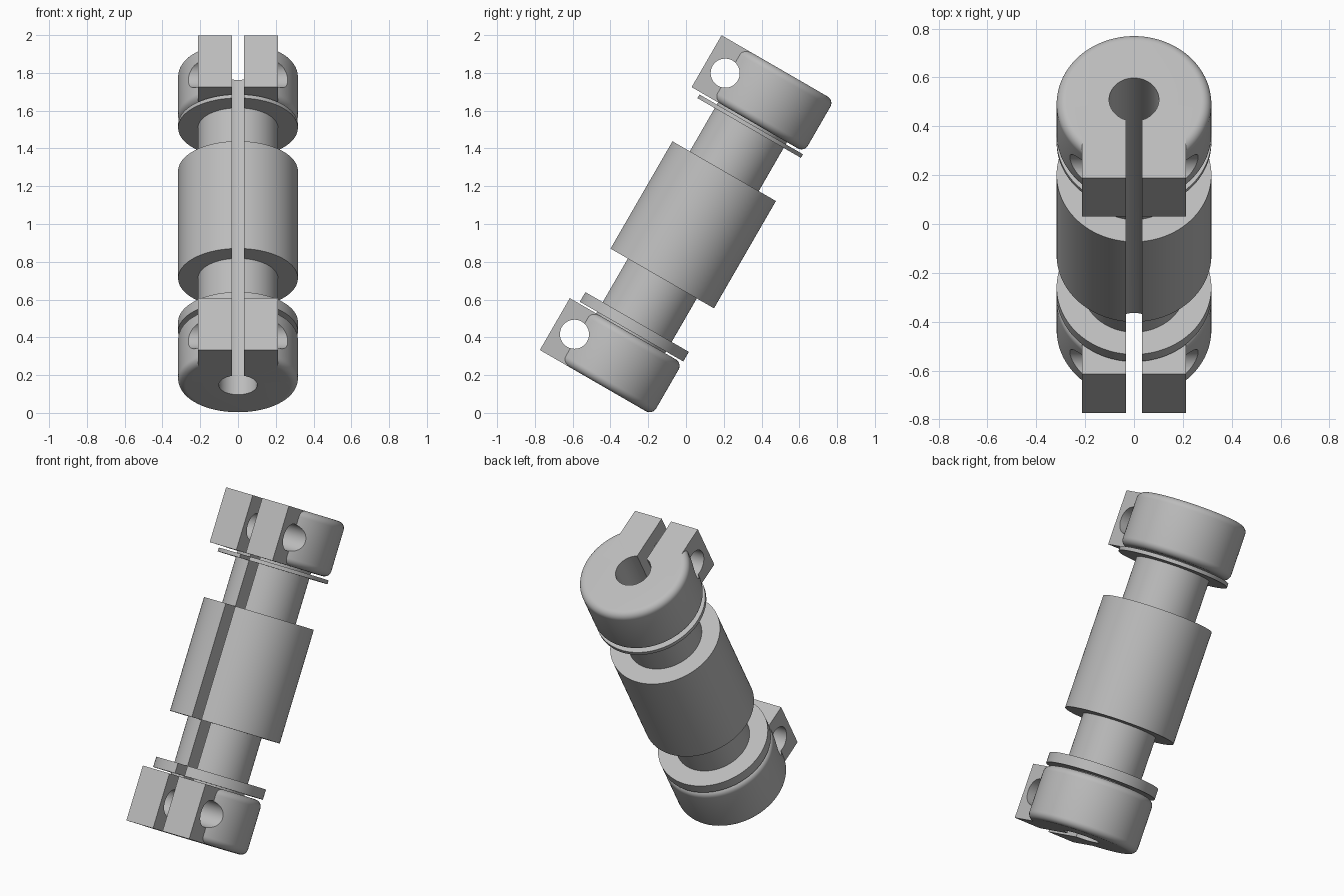
import bpy, bmesh, math
from mathutils import Matrix, Vector

if "Cube" in bpy.data.objects:
    bpy.data.objects.remove(bpy.data.objects["Cube"], do_unlink=True)

R, NECK, BORE = 0.317, 0.212, 0.102     # outer, neck and bore radii
END, INNER, FILLET = 0.962, 0.645, 0.04  # clamp head extent along the axis
AXIS_Y = 0.033
SEGMENTS = 128

grey = bpy.data.materials.new("machined grey")
grey.use_nodes = True
grey.diffuse_color = (0.5, 0.5, 0.5, 1)
grey.node_tree.nodes["Principled BSDF"].inputs["Base Color"].default_value = (0.5, 0.5, 0.5, 1)


def make_object(name, bm):
    bmesh.ops.recalc_face_normals(bm, faces=bm.faces)
    mesh = bpy.data.meshes.new(name)
    bm.to_mesh(mesh)
    bm.free()
    mesh.materials.append(grey)
    ob = bpy.data.objects.new(name, mesh)
    bpy.context.collection.objects.link(ob)
    return ob


def lathe(name, profile):
    bm = bmesh.new()
    verts = [bm.verts.new((r, AXIS_Y, s)) for r, s in profile]
    edges = [bm.edges.new(pair) for pair in zip(verts, verts[1:])]
    bmesh.ops.spin(bm, geom=verts + edges, cent=(0, AXIS_Y, 0), axis=(0, 0, 1),
                   angle=math.tau, steps=SEGMENTS)
    bmesh.ops.remove_doubles(bm, verts=bm.verts, dist=1e-5)
    return make_object(name, bm)


def box(name, low, high):
    low, high = Vector(low), Vector(high)
    bm = bmesh.new()
    bmesh.ops.create_cube(bm, size=1, matrix=Matrix.Translation((low + high) / 2)
                          @ Matrix.Diagonal((high - low).to_4d()))
    return make_object(name, bm)


def rod(name, radius, length, matrix):
    bm = bmesh.new()
    bmesh.ops.create_cone(bm, cap_ends=True, segments=64, radius1=radius,
                          radius2=radius, depth=length, matrix=matrix)
    return make_object(name, bm)


def combine(target, tool, operation):
    mod = target.modifiers.new(tool.name, 'BOOLEAN')
    mod.operation, mod.solver, mod.object = operation, 'EXACT', tool
    bpy.context.view_layer.objects.active = target
    bpy.ops.object.modifier_apply(modifier=mod.name)
    bpy.data.objects.remove(tool, do_unlink=True)


def head_profile():
    # Rounded rim running from the inner face to the end face
    pts = []
    for centre, start in ((INNER + FILLET, -90), (END - FILLET, 0)):
        for i in range(9):
            a = math.radians(start + i * 90 / 8)
            pts.append((R - FILLET + FILLET * math.cos(a), centre + FILLET * math.sin(a)))
    return pts


def step(low, high):
    # One raised collar between two neck sections
    return [(NECK, low), (R, low), (R, high), (NECK, high)]


# Turned body: two rounded heads, two flanges and the middle sleeve
head = head_profile()
profile = [(0, -END)] + [(r, -s) for r, s in reversed(head)] + [(NECK, -INNER)]
profile += step(-0.635, -0.576) + step(-0.31, 0.346) + step(0.61, 0.632)
profile += [(NECK, INNER)] + head + [(0, END)]
coupling = lathe("clamp_coupling", profile)

# Square clamp lugs on the front of each head
for low, high in ((INNER, END), (-END, -INNER)):
    combine(coupling, box("clamp_lug", (-NECK, -0.338, low), (NECK, 0, high)), 'UNION')

# Central bore, full length slot and cross screw holes
combine(coupling, rod("bore", BORE, 3, Matrix.Translation((0, AXIS_Y, 0))), 'DIFFERENCE')
combine(coupling, box("slot", (-0.032, -1, -1.5), (0.032, AXIS_Y, 1.5)), 'DIFFERENCE')
for s in (-0.798, 0.798):
    place = Matrix.Translation((0, -0.221, s)) @ Matrix.Rotation(math.pi / 2, 4, 'Y')
    combine(coupling, rod("screw_hole", 0.077, 2, place), 'DIFFERENCE')

# Lean the whole part backward, then shade it
coupling.data.transform(Matrix.Translation((0, 0, 0.997)) @ Matrix.Rotation(math.radians(-30), 4, 'X'))
bpy.ops.object.select_all(action='DESELECT')
coupling.select_set(True)
bpy.context.view_layer.objects.active = coupling
bpy.ops.object.shade_smooth_by_angle(angle=math.radians(30))
